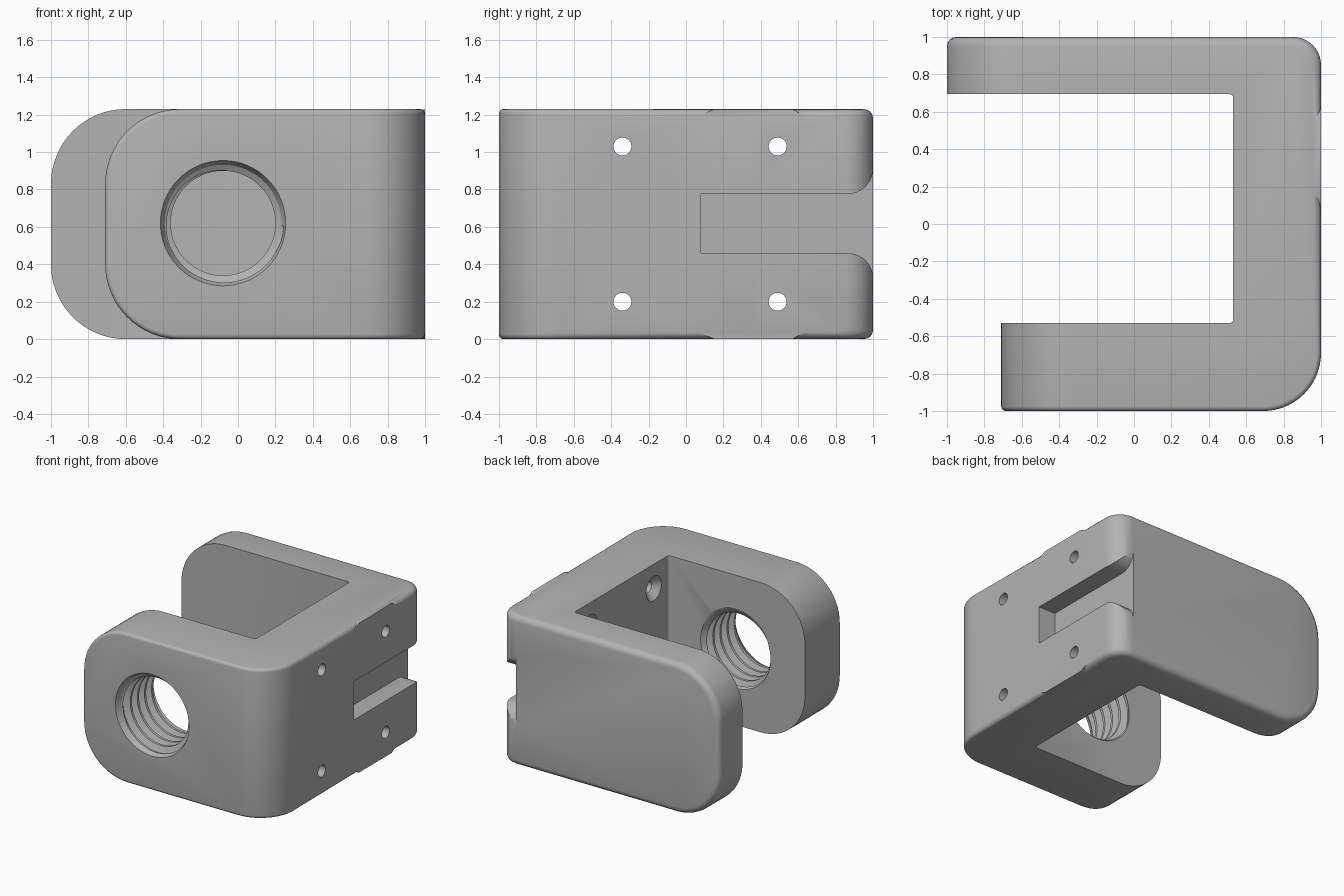
import bpy, bmesh, math
from mathutils import Matrix, Vector

if "Cube" in bpy.data.objects:
    bpy.data.objects.remove(bpy.data.objects["Cube"])

HEIGHT = 1.23
HOLE_X, HOLE_Z = -0.08, 0.62

grey = bpy.data.materials.new("bare_grey_metal")
grey.use_nodes = True
COLOUR = (0.45, 0.45, 0.45, 1)
grey.diffuse_color = COLOUR
grey.node_tree.nodes["Principled BSDF"].inputs["Base Color"].default_value = COLOUR


def finish(bm, name):
    """Turn a bmesh into a linked object."""
    bmesh.ops.recalc_face_normals(bm, faces=bm.faces)
    mesh = bpy.data.meshes.new(name)
    bm.to_mesh(mesh)
    bm.free()
    mesh.materials.append(grey)
    obj = bpy.data.objects.new(name, mesh)
    bpy.context.collection.objects.link(obj)
    return obj


def prism(points, offset):
    """Extrude a closed outline of 3D points."""
    bm = bmesh.new()
    face = bm.faces.new([bm.verts.new(p) for p in points])
    top = bmesh.ops.extrude_face_region(bm, geom=[face])["geom"]
    bmesh.ops.translate(bm, vec=offset, verts=[v for v in top if isinstance(v, bmesh.types.BMVert)])
    bmesh.ops.recalc_face_normals(bm, faces=bm.faces)
    return bm


def lathe(profile, matrix, name, steps=64):
    """Revolve (radius, height) pairs about local z, with capped ends."""
    bm = bmesh.new()
    rings = []
    for r, h in profile:
        angles = [math.tau * i / steps for i in range(steps)]
        rings.append([bm.verts.new((r * math.cos(a), r * math.sin(a), h)) for a in angles])
    for low, high in zip(rings, rings[1:]):
        for i in range(steps):
            j = (i + 1) % steps
            bm.faces.new((low[i], low[j], high[j], high[i]))
    bm.faces.new(rings[0])
    bm.faces.new(rings[-1])
    bm.transform(matrix)
    return finish(bm, name)


def apply_modifier(obj, mod):
    bpy.context.view_layer.objects.active = obj
    bpy.ops.object.modifier_apply(modifier=mod.name)


def combine(obj, tool, operation="DIFFERENCE"):
    mod = obj.modifiers.new("combine", "BOOLEAN")
    mod.object, mod.operation, mod.solver = tool, operation, "EXACT"
    apply_modifier(obj, mod)
    bpy.data.objects.remove(tool)


def round_edges(bm, radius, segments, rule):
    edges = [e for e in bm.edges if rule(*(v.co for v in e.verts))]
    bmesh.ops.bevel(bm, geom=edges, offset=radius, segments=segments, profile=0.5, affect="EDGES")


# C-shaped body from its plan outline
plan = [(-0.71, -1), (1, -1), (1, 0.35), (1, 1), (-1, 1), (-1, 0.695), (0.53, 0.695), (0.53, -0.53), (-0.71, -0.53)]
bm = prism([(x, y, 0) for x, y in plan], (0, 0, HEIGHT))


def upright_at(x, y):
    return lambda a, b: all((p.xy - Vector((x, y))).length < 0.01 for p in (a, b))


# Rounded arm tips, outer corners and inner corners
round_edges(bm, 0.4, 16, lambda a, b: max(a.x, b.x) < -0.6 and abs(a.z - b.z) < 0.01 and abs(a.x - b.x) < 0.01)
round_edges(bm, 0.31, 14, upright_at(1, -1))
round_edges(bm, 0.15, 10, upright_at(1, 1))
for y in (0.695, -0.53):
    round_edges(bm, 0.018, 3, upright_at(0.53, y))

# Fillet around the outer wall, larger toward the back
bm.normal_update()
weight = bm.edges.layers.float.new("bevel_weight_edge")


def is_outer(face):
    n, c = face.normal, face.calc_center_median()
    return abs(n.z) < 0.001 and (n.x > 0.01 or abs(c.y) > 0.995)


for e in bm.edges:
    if sum(is_outer(f) for f in e.link_faces) == 1:
        e[weight] = 1.0 if sum(v.co.y for v in e.verts) > 0.7 else 0.5
bracket = finish(bm, "bracket_body")
fillet = bracket.modifiers.new("fillet", "BEVEL")
fillet.limit_method, fillet.width, fillet.segments = "WEIGHT", 0.05, 4
fillet.use_clamp_overlap = False
apply_modifier(bracket, fillet)

# Square-edged pad on the side wall where the fillet runs out
upper = [(0.08, 1.2), (0.15, HEIGHT - 0.001), (0.57, HEIGHT - 0.001), (0.66, 1.18)]
outline = upper + [(y, HEIGHT - z) for y, z in reversed(upper)]
pad = finish(prism([(0.9, y, z) for y, z in outline], (0.099, 0, 0)), "side_pad")
combine(bracket, pad, "UNION")

# Shallow slot in the side wall, flared at its back mouth
half, flare = 0.158, 0.135
arc = [math.pi / 2 * i / 10 for i in range(11)]
side = [(0.08, half)] + [(1 - flare + flare * math.sin(a), half + flare * (1 - math.cos(a))) for a in arc]
side.append((1.1, half + flare))
outline = side + [(y, -z) for y, z in reversed(side)]
slot = finish(prism([(0.845, y, 0.618 + z) for y, z in outline], (0.3, 0, 0)), "slot_cutter")
combine(bracket, slot)

# Countersunk screw holes through the side wall
for y in (-0.34, 0.49):
    for z in (0.2, 1.03):
        place = Matrix.Translation((0, y, z)) @ Matrix.Rotation(math.pi / 2, 4, "Y")
        profile = [(0.1, 0.45), (0.1, 0.532), (0.048, 0.584), (0.048, 1.1)]
        combine(bracket, lathe(profile, place, "screw_hole_cutter", 32))

# Large bore through the front arm, chamfered at both ends
place = Matrix.Translation((HOLE_X, 0, HOLE_Z)) @ Matrix.Rotation(-math.pi / 2, 4, "X")
bore = [(0.335, -1.1), (0.335, -1), (0.312, -0.95), (0.28, -0.93), (0.28, -0.57), (0.318, -0.53), (0.318, -0.4)]
combine(bracket, lathe(bore, place, "bore_cutter"))

# Helical thread groove inside the bore
pitch, turns, steps = 0.092, 5, 48
section = [(0.265, -0.042), (0.33, -0.012), (0.33, 0.012), (0.265, 0.042)]
bm = bmesh.new()
loops = []
for i in range(turns * steps + 1):
    a = math.tau * (i + 0.37) / steps
    rise = -0.965 + pitch * i / steps
    loops.append([bm.verts.new((r * math.cos(a), r * math.sin(a), rise + h)) for r, h in section])
for near, far in zip(loops, loops[1:]):
    for j in range(4):
        k = (j + 1) % 4
        bm.faces.new((near[j], near[k], far[k], far[j]))
bm.faces.new(loops[0])
bm.faces.new(loops[-1])
bm.transform(place)
combine(bracket, finish(bm, "thread_cutter"))

# Smooth shading with crisp edges
bpy.ops.object.select_all(action="DESELECT")
bracket.select_set(True)
bpy.context.view_layer.objects.active = bracket
bpy.ops.object.shade_smooth_by_angle(angle=math.radians(30))
